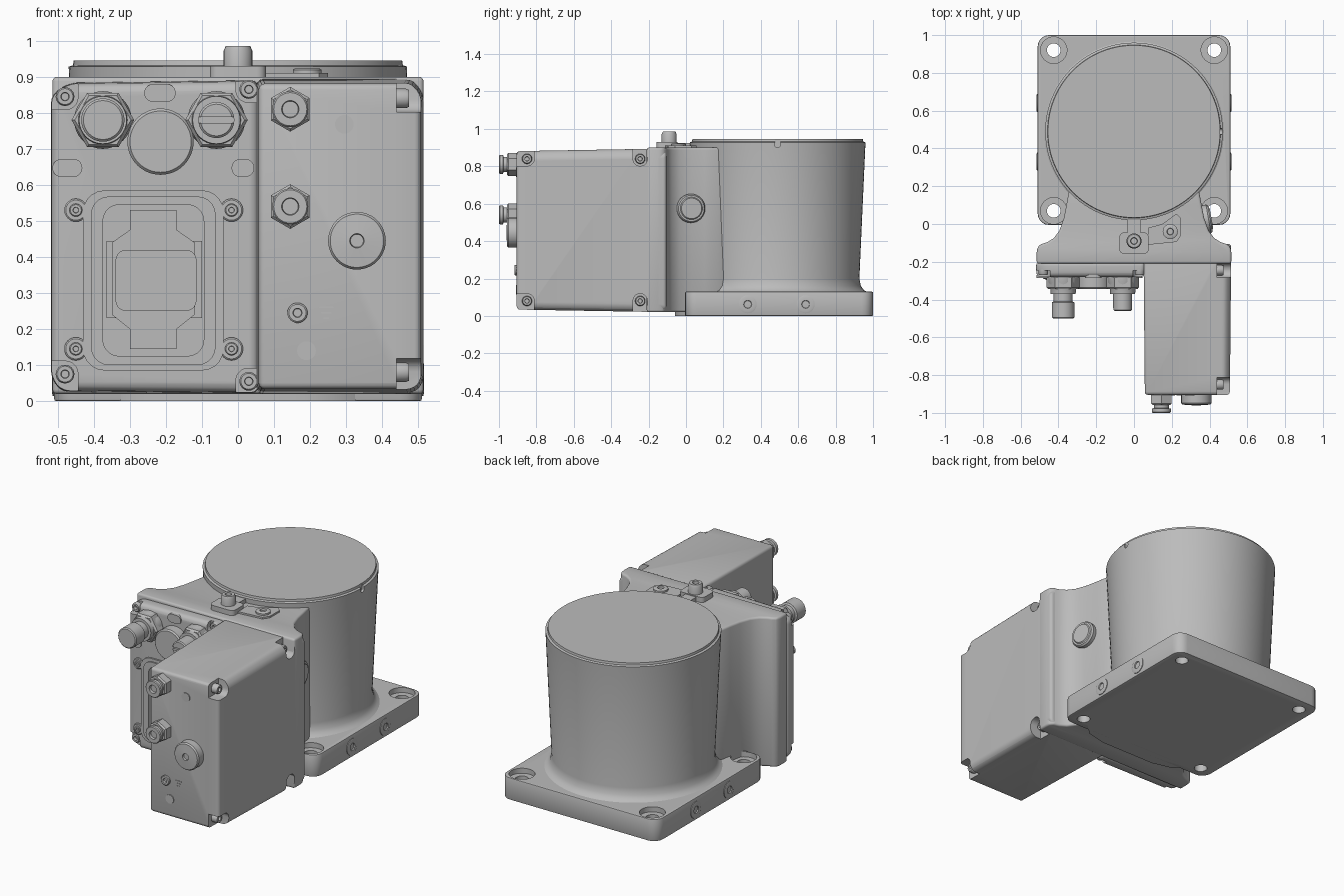
import bpy, bmesh
from math import sin, cos, pi
from mathutils import Vector

if "Cube" in bpy.data.objects:
    bpy.data.objects.remove(bpy.data.objects["Cube"])

grey = bpy.data.materials.new("cast_grey")
grey.use_nodes = True
grey.diffuse_color = (0.5, 0.5, 0.5, 1)
grey.node_tree.nodes["Principled BSDF"].inputs["Base Color"].default_value = (0.5, 0.5, 0.5, 1)
parts = []
FRONT, UP, SIDE = Vector((0, -1, 0)), Vector((0, 0, 1)), Vector((1, 0, 0))


def finish(name, bm):
    bmesh.ops.recalc_face_normals(bm, faces=bm.faces)
    mesh = bpy.data.meshes.new(name)
    bm.to_mesh(mesh)
    bm.free()
    mesh.materials.append(grey)
    ob = bpy.data.objects.new(name, mesh)
    bpy.context.collection.objects.link(ob)
    parts.append(ob)
    return ob


def bake(ob):
    """Turn the modified shape into plain mesh."""
    dg = bpy.context.evaluated_depsgraph_get()
    mesh = bpy.data.meshes.new_from_object(ob.evaluated_get(dg))
    ob.modifiers.clear()
    ob.data = mesh


def bevel(ob, width, segments=3):
    m = ob.modifiers.new("bevel", "BEVEL")
    m.width, m.segments, m.limit_method = width, segments, "ANGLE"
    bake(ob)


def cut(ob, *cutters):
    for c in cutters:
        m = ob.modifiers.new("cut", "BOOLEAN")
        m.object, m.operation, m.solver = c, "DIFFERENCE", "EXACT"
        bake(ob)


def discard(*cutters):
    for c in cutters:
        parts.remove(c)
        bpy.data.objects.remove(c)


def prism(name, pts, axis, lo, hi, lo_scale=1.0):
    """Extrude a 2D outline along an axis, optionally tapered at the low end."""
    place = {"x": lambda a, b, h: (h, a, b), "y": lambda a, b, h: (a, h, b),
             "z": lambda a, b, h: (a, b, h)}[axis]
    ca, cb = (sum((min(p[i] for p in pts), max(p[i] for p in pts))) / 2 for i in (0, 1))
    bm = bmesh.new()
    low = [bm.verts.new(place(ca + (a - ca) * lo_scale, cb + (b - cb) * lo_scale, lo)) for a, b in pts]
    high = [bm.verts.new(place(a, b, hi)) for a, b in pts]
    bm.faces.new(low)
    bm.faces.new(high)
    for i in range(len(pts)):
        bm.faces.new((low[i - 1], low[i], high[i], high[i - 1]))
    return finish(name, bm)


def rounded(a0, a1, b0, b1, r, n=5):
    pts = []
    for k, (a, b) in enumerate(((a1 - r, b1 - r), (a0 + r, b1 - r), (a0 + r, b0 + r), (a1 - r, b0 + r))):
        for i in range(n + 1):
            t = (k + i / n) * pi / 2
            pts.append((a + r * cos(t), b + r * sin(t)))
    return pts


def lathe(name, centre, d, profile, segs=32, turn=0.0):
    """Sweep (radius, height) pairs around direction d."""
    u = SIDE if abs(d.z) > 0.9 else d.cross(UP).normalized()
    v = d.cross(u)
    bm = bmesh.new()
    rings = []
    for r, h in profile:
        rings.append([bm.verts.new(Vector(centre) + d * h + r * (u * cos(t) + v * sin(t)))
                      for t in (turn + 2 * pi * i / segs for i in range(segs))])
    for a, b in zip(rings, rings[1:]):
        for i in range(segs):
            bm.faces.new((a[i - 1], a[i], b[i], b[i - 1]))
    bm.faces.new(rings[0])
    bm.faces.new(rings[-1])
    return finish(name, bm)


def screw(name, centre, d, r, h):
    """Round head with a sunken socket."""
    lathe(name, centre, d, [(r, 0), (r, h * .8), (r * .85, h), (r * .45, h), (r * .4, h * .4)], 24)


# Base plate with counterbored mounting holes and a bulged front edge
plate = prism("base_plate", rounded(-.51, .51, -.005, 1, .06), "z", 0, .13)
bevel(plate, .006, 2)
for x in (-.425, .425):
    for y in (.07, .92):
        hole = lathe("hole", (x, y, 0), UP, [(.036, -.05), (.036, .1), (.07, .1), (.07, .2)])
        cut(plate, hole)
        discard(hole)
prism("base_front_lip", [(-.38, .05), (-.3, -.03), (-.18, -.06), (.18, -.06), (.3, -.03), (.38, .05)], "z", 0, .06)
for s in (-1, 1):
    for y in (.33, .64):
        screw("plate_plug", (s * .505, y, .062), SIDE * s, .048, .011)

# Tapered drum with flared foot and stepped cap
drum = lathe("drum", (0, .49, 0), UP, [(.485, .125), (.462, .137), (.445, .16), (.437, .2),
             (.468, .89), (.47, .928), (.458, .932), (.456, .945)], 96)
notch = prism("notch", rounded(.475, .505, .9, 1, .014), "x", .455, .6)
cut(drum, notch)
discard(notch)

# Neck flaring from the drum to the front housing
half = [(.3, .25), (.345, .17), (.358, .1), (.372, .03), (.395, -.035), (.425, -.075),
        (.46, -.097), (.495, -.107), (.512, -.125), (.515, -.15), (.515, -.21)]
neck = prism("neck", half + [(-x, y) for x, y in reversed(half)], "z", .02, .9)
bevel(neck, .022)
lathe("neck_side_plug", (.355, .02, .575), Vector((1, .18, 0)).normalized(),
      [(.077, 0), (.077, .04), (.07, .05), (.06, .05), (.055, .056)])

# Left cover with corner screw pockets and a recessed window
outline = [(-.52, .06), (-.49, .025), (.06, .02), (.06, .892), (-.47, .885), (-.52, .85)]
cover = prism("left_cover", outline, "y", -.28, -.2, .985)
bevel(cover, .022)
window = prism("window", rounded(-.375, -.095, .125, .545, .045), "y", -.4, -.225)
flange = prism("window_flange", rounded(-.43, -.04, .085, .585, .06), "y", -.29, -.27)
ring = prism("window_ring", rounded(-.408, -.062, .1, .568, .05), "y", -.298, -.28)
for ob in (cover, neck, flange, ring):
    cut(ob, window)
discard(window)
for x, z, s in ((-.48, .845, 1), (.03, .865, 1), (-.48, .075, -1), (.03, .055, -1)):
    z0, z1 = sorted((z - s * .036, z + s * .15))
    x0, x1 = (x - .15, x + .036) if x < 0 else (x - .036, x + .15)
    pocket = prism("pocket", rounded(x0, x1, z0, z1, .034), "y", -.4, -.245)
    cut(cover, pocket)
    discard(pocket)
    screw("cover_screw", (x, -.24, z), FRONT, .026, .03)
for x in (-.45, -.018):
    for z in (.145, .53):
        lathe("flange_ear", (x, -.27, z), FRONT, [(.032, 0), (.032, .017), (.028, .02)], 24)
        screw("flange_screw", (x, -.285, z), FRONT, .018, .012)

# Socket insert inside the window
prism("insert_wide", [(-.365, .23), (-.1, .23), (-.1, .445), (-.365, .445)], "y", -.24, -.22)
prism("insert_tall", [(-.3, .145), (-.17, .145), (-.17, .2), (-.12, .24), (-.12, .44), (-.17, .475),
      (-.17, .53), (-.3, .53), (-.3, .475), (-.35, .44), (-.35, .24), (-.3, .2)], "y", -.246, -.22)
prism("insert_core", rounded(-.34, -.115, .25, .42, .03), "y", -.254, -.23)

# Raised round boss and slot pads on the cover
lathe("cover_boss", (-.215, -.27, .72), FRONT, [(.092, 0), (.092, .065), (.085, .073)], 48)
for x0, x1, z in ((-.26, -.173, .855), (-.515, -.432, .647), (-.018, .045, .647)):
    prism("slot_pad", rounded(x0, x1, z - .025, z + .025, .0245), "y", -.286, -.27)

# Cable connectors: one long, one with a slotted cap
for x, end, r in ((-.375, .22, .06), (-.06, .18, .05)):
    lathe("connector_nut", (x, -.275, .78), FRONT, [(.08, 0), (.087, .008), (.087, .06), (.078, .07)], 6)
    lathe("connector_seat", (x, -.275, .78), FRONT, [(.08, 0), (.08, .03), (.068, .07), (.066, .095)])
    cap = lathe("connector_cap", (x, -.28, .78), FRONT, [(.05, .06), (.05, .13), (r, .135), (r, end - .006), (r - .006, end)])
    if x > -.1:
        slot = prism("slot", rounded(x - .1, x + .1, .772, .788, .002, 1), "y", -.5, -.445)
        cut(cap, slot)
        discard(slot)

# Deep right box with draft and side screw pockets
outline = [(.05, .02), (.49, .02), (.515, .045), (.515, .86), (.485, .895), (.05, .895)]
box = prism("right_box", outline, "y", -.905, -.105, .968)
bevel(box, .022)
for y in (-.85, -.245):
    for z, s in ((.84, 1), (.08, -1)):
        z0, z1 = sorted((z - s * .038, z + s * .15))
        y0, y1 = (y - .15, y + .038) if y < -.8 else (y - .038, y + .038)
        pocket = prism("pocket", rounded(y0, y1, z0, z1, .036), "x", .44, .6)
        cut(box, pocket)
        discard(pocket)
        screw("box_screw", (.43, y, z), SIDE, .027, .045)

# Fittings on the front of the box
for z in (.81, .54):
    lathe("gland_nut", (.145, -.9, z), FRONT, [(.056, 0), (.062, .006), (.062, .05), (.054, .058)], 6, pi / 2)
    lathe("gland_cap", (.145, -.9, z), FRONT, [(.04, .04), (.04, .075), (.05, .078), (.05, .095),
          (.046, .1), (.024, .1), (.022, .085)])
lathe("pressure_plug", (.33, -.9, .445), FRONT, [(.08, 0), (.08, .048), (.074, .056), (.02, .06), (.018, .05)], 48)
for x, z in ((.295, .768), (.19, .14)):
    lathe("round_pad", (x, -.9, z), FRONT, [(.026, 0), (.026, .009)], 24)
screw("earth_screw", (.165, -.9, .245), FRONT, .028, .018)
for i, w in enumerate((.008, .014, .02)):
    prism("earth_mark", rounded(.245 - w, .245 + w, .228 + i * .015, .232 + i * .015, .001, 1), "y", -.908, -.9)

# Top screw on its pedestal and the small tab plate
prism("pedestal", rounded(-.078, .078, -.158, -.045, .025), "z", .885, .93)
prism("pedestal_bridge", rounded(-.035, .035, -.06, .06, .01), "z", .885, .925)
screw("top_screw", (0, -.09, .92), UP, .04, .065)
prism("tab_plate", [(.075, -.11), (.225, -.095), (.25, -.06), (.25, .03), (.225, .055), (.15, .0), (.075, -.02)], "z", .885, .91)
screw("tab_screw", (.192, -.04, .905), UP, .04, .018)

# Smooth round surfaces, keep edges crisp
bpy.ops.object.select_all(action="DESELECT")
for ob in parts:
    ob.select_set(True)
bpy.context.view_layer.objects.active = parts[0]
bpy.ops.object.shade_smooth_by_angle(angle=.6)
